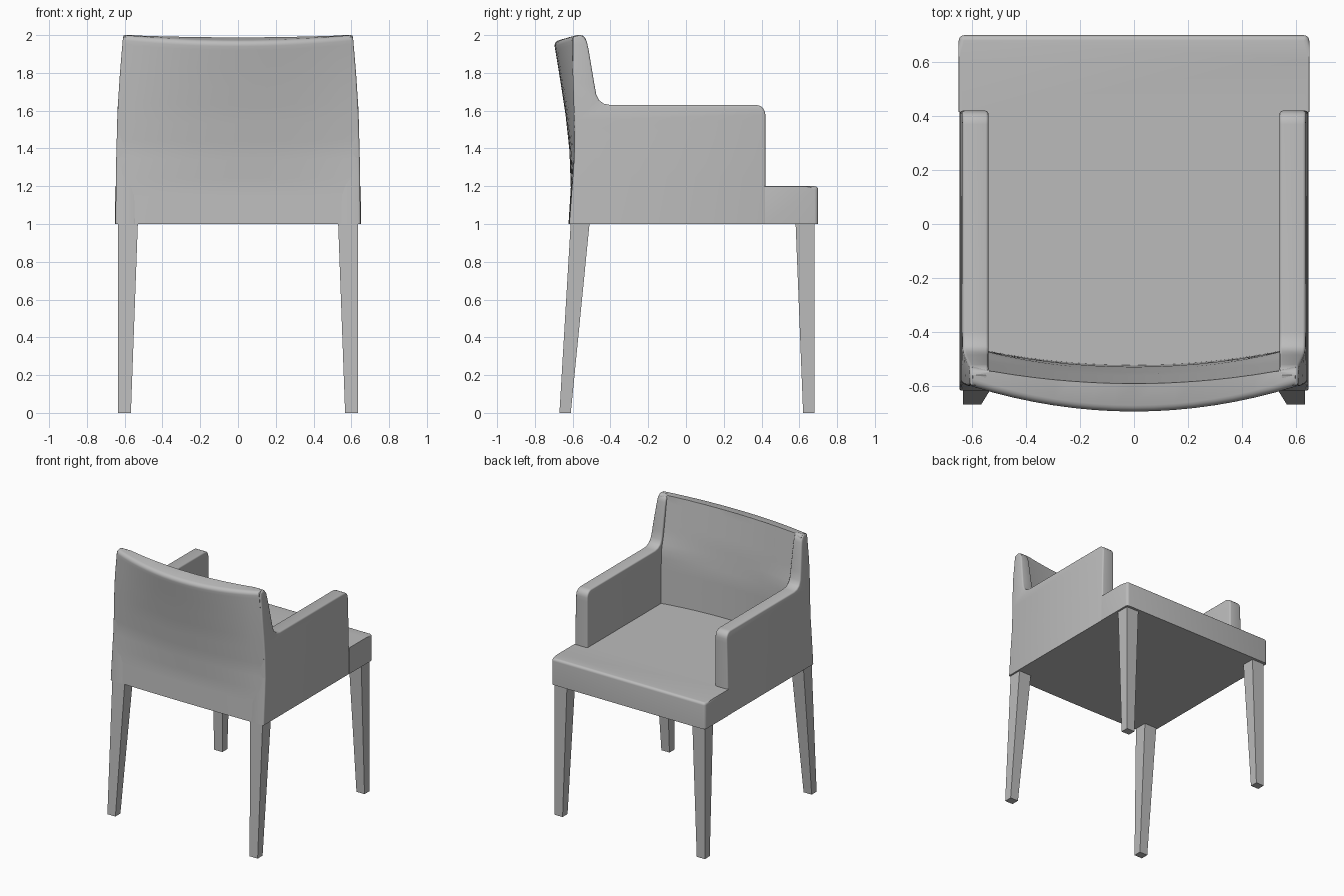
import bpy
import bmesh
from math import radians, sin, cos, pi
from mathutils import Vector

cube = bpy.data.objects.get("Cube")
if cube:
    bpy.data.objects.remove(cube, do_unlink=True)

grey = bpy.data.materials.new("warm_grey")
grey.use_nodes = True
COLOUR = (0.5, 0.5, 0.5, 1)
grey.diffuse_color = COLOUR
grey.node_tree.nodes["Principled BSDF"].inputs["Base Color"].default_value = COLOUR


def interp(table, t):
    """Piecewise linear lookup in a list of (key, value) pairs."""
    for (a, va), (b, vb) in zip(table, table[1:]):
        if t <= b:
            return va + (vb - va) * max(0, (t - a) / (b - a))
    return table[-1][1]


def finish(bm, name):
    bmesh.ops.recalc_face_normals(bm, faces=bm.faces)
    mesh = bpy.data.meshes.new(name)
    bm.to_mesh(mesh)
    bm.free()
    mesh.materials.append(grey)
    obj = bpy.data.objects.new(name, mesh)
    bpy.context.collection.objects.link(obj)
    bpy.ops.object.select_all(action='DESELECT')
    obj.select_set(True)
    bpy.context.view_layer.objects.active = obj
    bpy.ops.object.shade_smooth_by_angle(angle=radians(35))
    return obj


def soften(bm, test, radius, segments=4):
    """Round the edges whose two end points pass the test."""
    edges = [e for e in bm.edges if test(e.verts[0].co, e.verts[1].co)]
    bmesh.ops.bevel(bm, geom=edges, offset=radius, segments=segments,
                    profile=0.5, affect='EDGES', clamp_overlap=True)


def prism(points, offset):
    """Closed solid from a planar outline moved along an offset."""
    bm = bmesh.new()
    face = bm.faces.new([bm.verts.new(p) for p in points])
    result = bmesh.ops.extrude_face_region(bm, geom=[face], use_keep_orig=True)
    moved = [v for v in result["geom"] if isinstance(v, bmesh.types.BMVert)]
    bmesh.ops.translate(bm, verts=moved, vec=offset)
    return bm


# Outer half width of the upholstery by height
WIDTH = [(1, 0.65), (1.3, 0.648), (1.6, 0.64), (1.8, 0.627), (2, 0.61)]

# Seat: wide front lip, narrower between the arms
half = [(0.65, 0.7), (0.65, 0.415), (0.63, 0.415), (0.63, -0.55)]
outline = half + [(-x, y) for x, y in reversed(half)]
bm = prism([(x, y, 1.0) for x, y in outline], Vector((0, 0, 0.2)))
soften(bm, lambda a, b: a.y > 0.69 and b.y > 0.69 and abs(a.x - b.x) < 0.01, 0.02, 3)
soften(bm, lambda a, b: min(a.z, b.z) > 1.19 and min(a.y, b.y) > 0.65, 0.05, 5)
soften(bm, lambda a, b: min(a.z, b.z) > 1.19 and abs(a.x) > 0.645
       and abs(b.x) > 0.645 and abs(a.y - b.y) > 0.1, 0.015, 3)
finish(bm, "seat")

# Arm panels: side outline with a swoop up to the back
corner = [(0.37 + 0.05 * cos(a), 1.58 + 0.05 * sin(a))
          for a in [i * pi / 10 for i in range(6)]]
swoop = [(-0.40, 1.63), (-0.435, 1.637), (-0.46, 1.655), (-0.475, 1.685),
         (-0.485, 1.74), (-0.515, 1.92), (-0.525, 1.965), (-0.54, 1.99),
         (-0.56, 2.0), (-0.598, 1.99), (-0.6, 1.8), (-0.59, 1.5),
         (-0.592, 1.35), (-0.618, 1.0)]
arm_outline = [(0.42, 1.0)] + corner + swoop
for side, label in ((1, "left"), (-1, "right")):
    bm = prism([(0.54, y, z) for y, z in arm_outline], Vector((0.11, 0, 0)))
    soften(bm, lambda a, b: abs(a.x - b.x) < 0.01 and max(a.z, b.z) > 1.01, 0.01, 3)
    for i in range(8):
        bmesh.ops.bisect_plane(bm, geom=bm.verts[:] + bm.edges[:] + bm.faces[:],
                               plane_co=(0, 0, 1.25 + 0.1 * i), plane_no=(0, 0, 1))
    for v in bm.verts:
        if v.co.x > 0.6:
            v.co.x += interp(WIDTH, v.co.z) - 0.652
        v.co.x *= side
    finish(bm, label + "_arm")

# Backrest: lofted shell whose bow grows towards the top
BACK_SIDE = [(1, -0.615), (1.4, -0.588), (2, -0.603)]
BACK_MID = [(1, -0.622), (1.2, -0.61), (1.4, -0.617), (1.6, -0.638),
            (1.8, -0.668), (2, -0.7)]
INNER_SIDE = [(1, -0.45), (1.62, -0.452), (1.67, -0.474), (1.74, -0.49),
              (2, -0.533)]
INNER_MID = [(1, -0.52), (1.5, -0.53), (1.75, -0.555), (2, -0.592)]
COLS, ROWS = 16, 20


def shell_point(col, row, side_table, mid_table):
    u = 2 * col / COLS - 1
    z = 1 + row / ROWS
    bow = 1 - u * u
    y = interp(side_table, z) * (1 - bow) + interp(mid_table, z) * bow
    drop = (0.012 + 0.02 * (mid_table is BACK_MID)) * bow * (z - 1)
    return Vector((u * (interp(WIDTH, z) - 0.012), y, z - drop))


bm = bmesh.new()
sheets = []
for tables in ((BACK_SIDE, BACK_MID), (INNER_SIDE, INNER_MID)):
    sheet = [[bm.verts.new(shell_point(c, r, *tables)) for c in range(COLS + 1)]
             for r in range(ROWS + 1)]
    sheets.append(sheet)
    for r in range(ROWS):
        for c in range(COLS):
            bm.faces.new((sheet[r][c], sheet[r][c + 1],
                          sheet[r + 1][c + 1], sheet[r + 1][c]))
outer, inner = sheets
for r in (0, ROWS):
    for c in range(COLS):
        bm.faces.new((outer[r][c], outer[r][c + 1], inner[r][c + 1], inner[r][c]))
for c in (0, COLS):
    for r in range(ROWS):
        bm.faces.new((outer[r][c], outer[r + 1][c], inner[r + 1][c], inner[r][c]))
top = set(outer[ROWS] + inner[ROWS])
rim = [e for e in bm.edges if set(e.verts) <= top
       and abs(e.verts[0].co.x - e.verts[1].co.x) > 0.03]
bmesh.ops.bevel(bm, geom=rim, offset=0.028, segments=5, profile=0.5,
                affect='EDGES', clamp_overlap=True)
finish(bm, "backrest")

# Tapered legs: (top y range, bottom y range)
for place, top_y, foot_y in (("back", (-0.61, -0.51), (-0.67, -0.61)),
                             ("seat_front", (0.58, 0.68), (0.62, 0.68))):
    for side, label in ((1, "left"), (-1, "right")):
        bm = bmesh.new()
        bmesh.ops.create_cube(bm, size=1)
        for v in bm.verts:
            high = v.co.z > 0
            inner_x = 0.53 if high else 0.567
            x = inner_x if v.co.x < 0 else 0.635
            v.co = (side * x, (top_y if high else foot_y)[v.co.y > 0],
                    1.01 if high else 0)
        finish(bm, f"{place}_{label}_leg")
